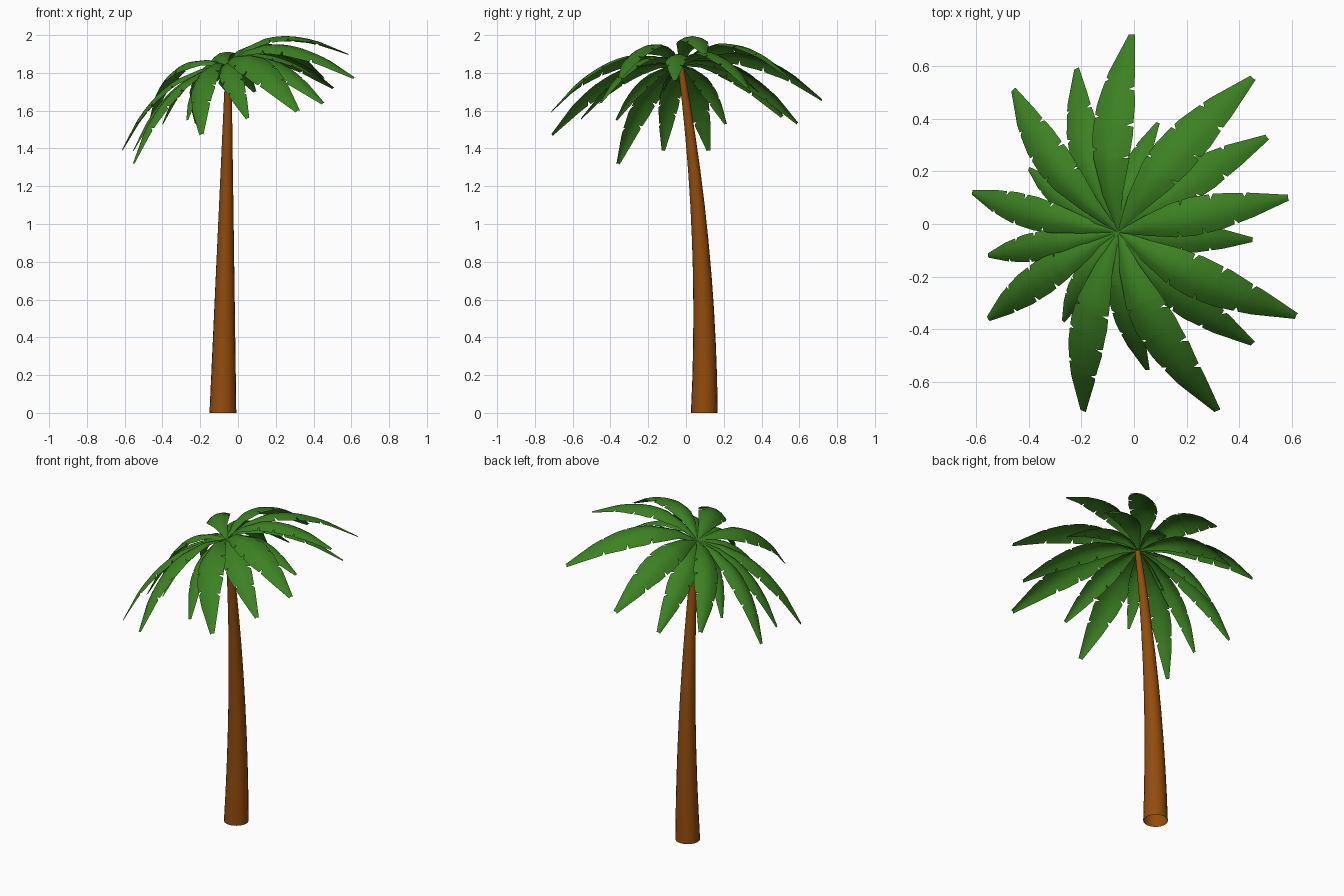
import bpy
import math
import random
from mathutils import Vector

if "Cube" in bpy.data.objects:
    bpy.data.objects.remove(bpy.data.objects["Cube"])

random.seed(4)


def material(name, color):
    m = bpy.data.materials.new(name)
    m.diffuse_color = (*color, 1)
    m.use_nodes = True
    m.node_tree.nodes["Principled BSDF"].inputs["Base Color"].default_value = m.diffuse_color
    return m


def make_object(name, verts, faces, mat, angle):
    me = bpy.data.meshes.new(name)
    me.from_pydata(verts, [], faces)
    me.materials.append(mat)
    ob = bpy.data.objects.new(name, me)
    bpy.context.collection.objects.link(ob)
    bpy.ops.object.select_all(action='DESELECT')
    ob.select_set(True)
    bpy.context.view_layer.objects.active = ob
    bpy.ops.object.shade_smooth_by_angle(angle=math.radians(angle))
    return ob


bark = material("bark", (0.29, 0.072, 0.004))
green = material("leaf_green", (0.045, 0.22, 0.016))

# Trunk: tapered, gently bending open tube of round rings
SIDES, RINGS, TOP = 20, 11, 1.83
verts, faces = [], []
for i in range(RINGS):
    z = TOP * i / (RINGS - 1)
    cx, cy = -0.08 + 0.016 * z, 0.097 + 0.02 * z - 0.048 * z * z
    r = 0.071 - 0.03 * z
    for k in range(SIDES):
        a = 2 * math.pi * k / SIDES
        verts.append((cx + r * math.cos(a), cy + r * math.sin(a), z))
for i in range(RINGS - 1):
    for k in range(SIDES):
        a, b = i * SIDES + k, i * SIDES + (k + 1) % SIDES
        faces.append((a, b, b + SIDES, a + SIDES))
make_object("trunk", verts, faces, bark, 40)

# Fronds: arched, rounded blades with small tears; the whole crown leans to -x
CROWN = Vector((-0.06, -0.03, 1.84))
LEAN = Vector((-0.42, -0.07, 1)).normalized()
PROFILE = [(0, .05), (.2, .5), (.38, .88), (.5, 1), (.65, .94), (.82, .64), (1, .15)]
ACROSS = (1, 0.5, 0, -0.5, -1)


def half_width(t):
    for (t0, w0), (t1, w1) in zip(PROFILE, PROFILE[1:]):
        if t <= t1:
            return w0 + (w1 - w0) * (t - t0) / (t1 - t0)
    return PROFILE[-1][1]


def frond(name, tip):
    span = Vector(tip) - CROWN
    length = span.xy.length
    side = LEAN.cross(span).normalized()
    arch = 0.132 * length / 0.65

    def spine(t):
        return CROWN + span * t + LEAN * arch * 4 * t * (1 - t)

    # each tear adds three stations; its middle one is pulled inward on one side
    tears = {}
    stations = {t for t, _ in PROFILE}
    for s in (-1, 1):
        for base in (0.42, 0.59, 0.76):
            t = round(base + s * 0.025 + random.uniform(-0.02, 0.02), 3)
            tears[t] = s
            stations |= {t - 0.01, t, t + 0.01}
    verts, faces = [], []
    for t in sorted(stations):
        w = 0.112 * length * half_width(t)
        for u in ACROSS:
            if abs(u) == 1 and tears.get(t) == u:
                u *= 0.7
            verts.append(spine(t) + side * u * w - LEAN * 0.4 * u * u * w)
    n = len(ACROSS)
    for i in range(len(stations) - 1):
        for k in range(n - 1):
            a = i * n + k
            faces.append((a, a + 1, a + n + 1, a + n))
    make_object(name, verts, faces, green, 60)


TIPS = [
    (-.01, .72, 1.66), (.45, .555, 1.77), (.505, .33, 1.72), (.585, .10, 1.90),
    (.45, -.06, 1.76), (.615, -.35, 1.775), (.45, -.455, 1.64), (.315, -.71, 1.60),
    (.05, -.555, 1.56), (-.195, -.71, 1.475), (-.27, -.37, 1.55), (-.555, -.36, 1.32),
    (-.555, -.12, 1.39), (-.615, .12, 1.39), (-.40, .21, 1.53), (-.46, .51, 1.57),
    (-.22, .59, 1.535), (.09, .385, 1.70),
]
for n, tip in enumerate(TIPS, 1):
    frond(f"frond_{n:02d}", tip)
